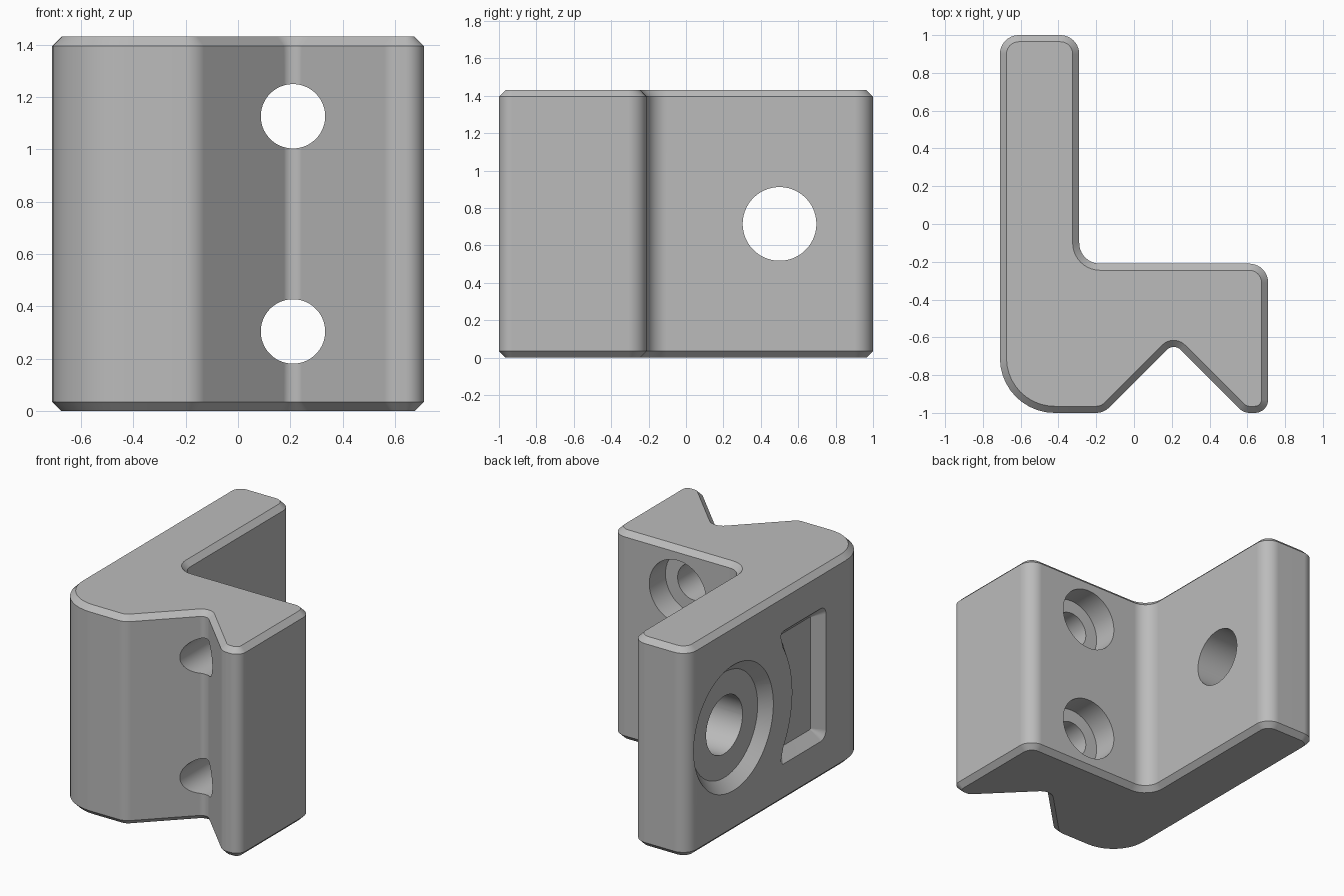
import bpy, bmesh, math
from mathutils import Vector

cube = bpy.data.objects.get("Cube")
if cube:
    bpy.data.objects.remove(cube, do_unlink=True)

HEIGHT, MID, CHAMFER = 1.43, 0.715, 0.035
SIDE_X, DEPTH = -0.71, 0.07          # outer side face, recess depth

grey = bpy.data.materials.new("light grey")
grey.use_nodes = True
grey.diffuse_color = (0.5, 0.5, 0.5, 1)
grey.node_tree.nodes["Principled BSDF"].inputs["Base Color"].default_value = (0.5, 0.5, 0.5, 1)


def rounded(corners, inset=0.0, segs=10):
    """Counter-clockwise outline of (x, y, radius) corners, filleted and inset."""
    points = []
    for i, (x, y, r) in enumerate(corners):
        p = Vector((x, y))
        d1 = (p - Vector(corners[i - 1][:2])).normalized()
        d2 = (Vector(corners[(i + 1) % len(corners)][:2]) - p).normalized()
        n1, n2 = Vector((-d1.y, d1.x)), Vector((-d2.y, d2.x))
        mitre = (n1 + n2) / (1 + n1.dot(n2))
        p = p + mitre * inset
        if r == 0:
            points.append(p)
            continue
        sign = 1 if d1.cross(d2) > 0 else -1
        r = max(r - sign * inset, 0.006)
        centre = p + mitre * (sign * r)
        start = math.atan2(n1.y, n1.x)
        turn = math.atan2(d1.cross(d2), d1.dot(d2))
        for k in range(segs + 1):
            a = start + turn * k / segs
            points.append(centre - Vector((math.cos(a), math.sin(a))) * (sign * r))
    return points


def circle(cx, cy, r, n=64):
    angles = [math.tau * (k + 0.5) / n for k in range(n)]
    return [Vector((cx + r * math.cos(a), cy + r * math.sin(a))) for a in angles]


def loft(name, sections, axis):
    """Closed solid through (outline, level) sections, rising along an axis."""
    place = {"x": lambda p, t: (t, p.x, p.y),
             "y": lambda p, t: (p.y, t, p.x),
             "z": lambda p, t: (p.x, p.y, t)}[axis]
    bm = bmesh.new()
    rings = [[bm.verts.new(place(p, t)) for p in outline] for outline, t in sections]
    for a, b in zip(rings, rings[1:]):
        for i in range(len(a)):
            j = (i + 1) % len(a)
            bm.faces.new((a[i], a[j], b[j], b[i]))
    bm.faces.new(rings[0][::-1])
    bm.faces.new(rings[-1])
    bm.normal_update()
    mesh = bpy.data.meshes.new(name)
    bm.to_mesh(mesh)
    bm.free()
    mesh.materials.append(grey)
    obj = bpy.data.objects.new(name, mesh)
    bpy.context.scene.collection.objects.link(obj)
    return obj


# L-shaped body with a V notch in the front, chamfered top and bottom
profile = [(-0.71, -1, 0.29), (-0.16, -1, 0.1), (0.21, -0.63, 0.05), (0.58, -1, 0.08),
           (0.71, -1, 0.07), (0.71, -0.21, 0.1), (-0.29, -0.21, 0.11),
           (-0.29, 1, 0.1), (-0.71, 1, 0.1)]
inner, outer = rounded(profile, CHAMFER), rounded(profile)
body = loft("bracket_body", [(inner, 0), (outer, CHAMFER),
                             (outer, HEIGHT - CHAMFER), (inner, HEIGHT)], "z")

cutters = []

# Large hole through the arm, with a shallow tapered recess on the outer side
hole = circle(0.5, MID, 0.197)
cutters.append(loft("arm_hole_cutter", [(hole, -0.9), (hole, 0)], "x"))
wide, narrow = circle(0.5, MID, 0.43), circle(0.5, MID, 0.43 - DEPTH)
cutters.append(loft("arm_recess_cutter", [(wide, SIDE_X - 0.1), (wide, SIDE_X - 0.0005),
                                          (narrow, SIDE_X + DEPTH)], "x"))

# Tapered pocket whose back edge curves around the large hole
HALF = 0.455
arc = [(0.5 - 0.634 * math.cos(a), MID + 0.634 * math.sin(a), 0)
       for a in (math.radians(-32 + 4 * k) for k in range(17))]
pocket = [(-0.5, MID - HALF, 0.06), (0, MID - HALF, 0.03), *arc,
          (0, MID + HALF, 0.03), (-0.5, MID + HALF, 0.06)]
rim, floor = rounded(pocket, 0, 6), rounded(pocket, DEPTH, 6)
cutters.append(loft("pocket_cutter", [(rim, SIDE_X - 0.1), (rim, SIDE_X - 0.0005),
                                      (floor, SIDE_X + DEPTH)], "x"))

# Two counterbored screw holes from the back into the notch
for side in (-1, 1):
    z = MID + side * 0.411
    bore, head = circle(z, 0.21, 0.123), circle(z, 0.21, 0.215)
    cutters.append(loft("screw_hole_cutter", [(bore, -1.1), (bore, -0.3)], "y"))
    cutters.append(loft("screw_head_cutter", [(head, -0.385), (head, 0)], "y"))

# Cut the openings, then drop the cutters
bpy.context.view_layer.objects.active = body
body.select_set(True)
for cutter in cutters:
    cutter.hide_render = True
    cut = body.modifiers.new("cut", "BOOLEAN")
    cut.operation, cut.solver, cut.object = "DIFFERENCE", "FLOAT", cutter
    bpy.ops.object.modifier_apply(modifier=cut.name)
    bpy.data.objects.remove(cutter, do_unlink=True)

# Smooth fillets and bores, crisp chamfers
bpy.ops.object.shade_smooth_by_angle(angle=math.radians(25))
weighted = body.modifiers.new("weighted_normals", "WEIGHTED_NORMAL")
weighted.keep_sharp = True
